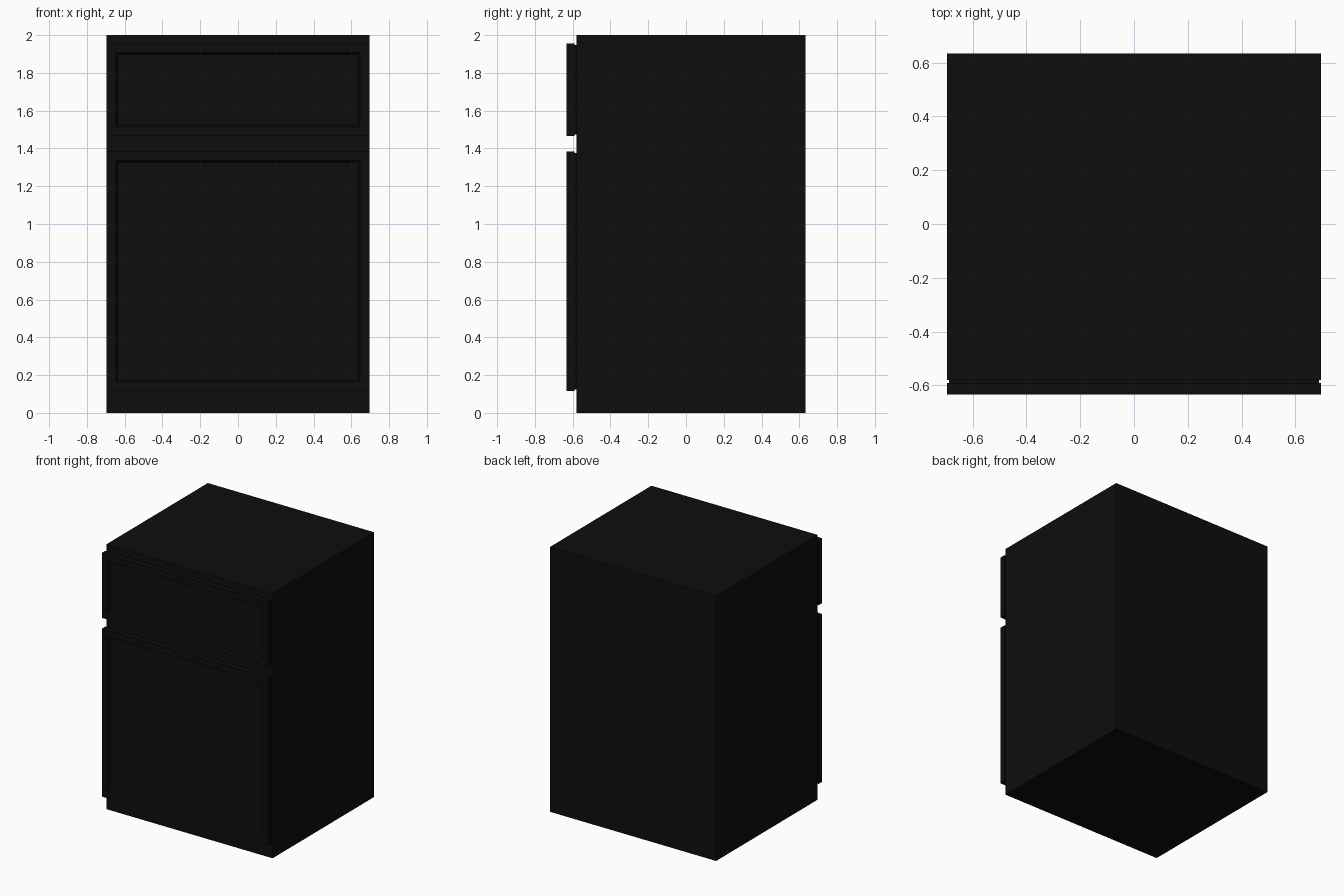
import bpy, bmesh
from mathutils import Vector

if "Cube" in bpy.data.objects:
    bpy.data.objects.remove(bpy.data.objects["Cube"])

black = bpy.data.materials.new("black_paint")
black.diffuse_color = (0.0042, 0.0042, 0.0042, 1)
black.use_nodes = True
black.node_tree.nodes["Principled BSDF"].inputs["Base Color"].default_value = black.diffuse_color


def box(bm, lo, hi):
    """Add a box between two corners."""
    lo, hi = Vector(lo), Vector(hi)
    verts = bmesh.ops.create_cube(bm, size=1)["verts"]
    for v in verts:
        v.co = Vector(((lo + hi)[i] / 2 + v.co[i] * (hi - lo)[i] for i in range(3)))
    return verts


def finish(bm, name):
    mesh = bpy.data.meshes.new(name)
    bm.to_mesh(mesh)
    bm.free()
    mesh.materials.append(black)
    obj = bpy.data.objects.new(name, mesh)
    bpy.context.collection.objects.link(obj)
    return obj


def front_panel(name, z0, z1):
    """Framed slab with a sunken centre, on a slightly smaller backing."""
    bm = bmesh.new()
    slab = box(bm, (-HALF, -0.633, z0), (HALF, -0.59, z1))
    face = min({f for v in slab for f in v.link_faces},
               key=lambda f: f.calc_center_median().y)
    bmesh.ops.inset_region(bm, faces=[face], thickness=0.068)
    # sloped moulding down into the recess
    bmesh.ops.inset_region(bm, faces=[face], thickness=0.012, depth=-0.014)
    box(bm, (-HALF + 0.008, -0.59, z0 + 0.008), (HALF - 0.008, -0.578, z1 - 0.008))
    return finish(bm, name)


HALF = 0.695

# carcass
bm = bmesh.new()
box(bm, (-HALF, -0.58, 0), (HALF, 0.633, 2))
finish(bm, "cabinet_body")

# drawer above, door below
front_panel("drawer_front", 1.465, 1.955)
front_panel("door", 0.115, 1.383)
